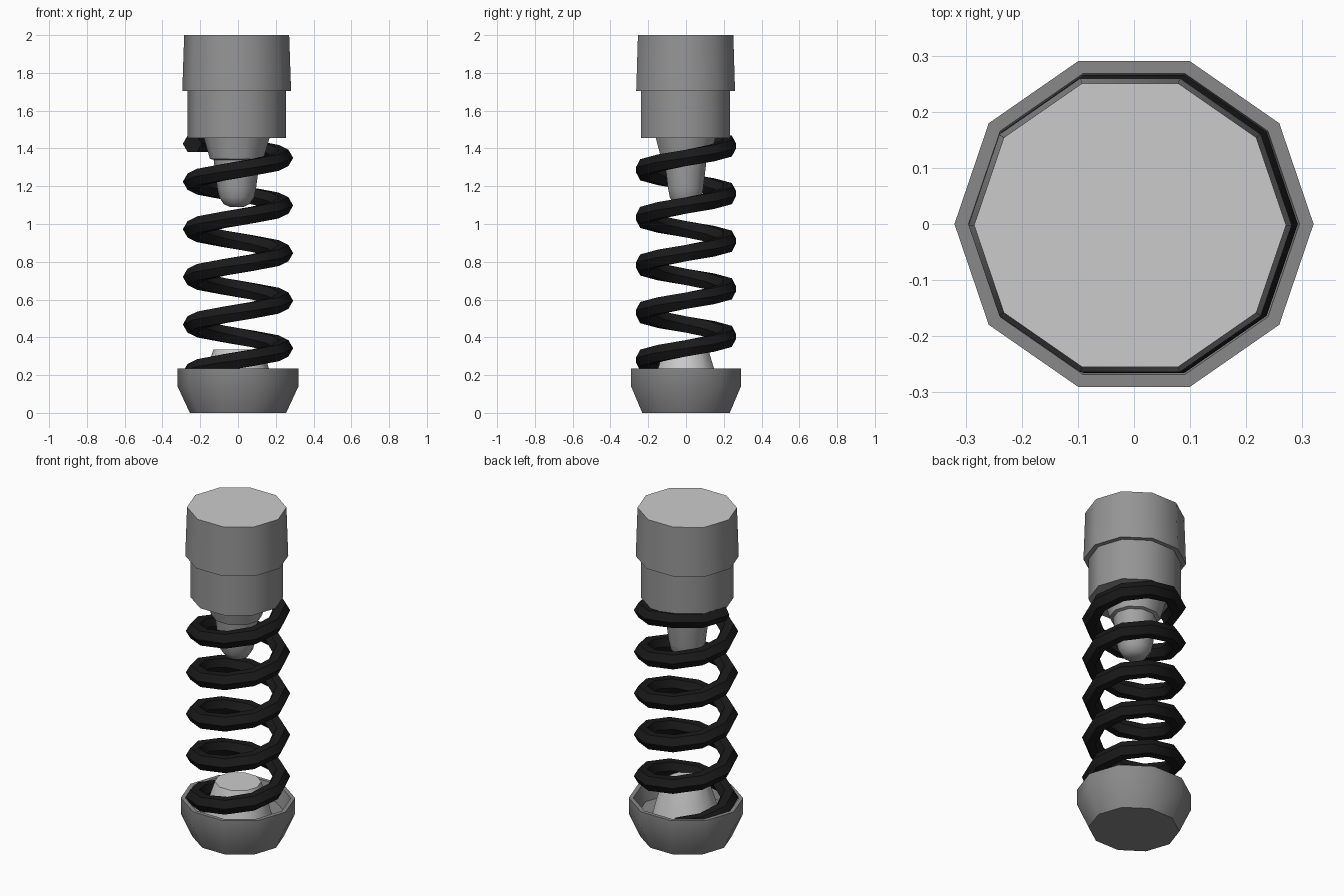
import bpy, bmesh
from math import sin, cos, pi, radians

if "Cube" in bpy.data.objects:
    bpy.data.objects.remove(bpy.data.objects["Cube"])

SIDES = 10
YS = 0.955  # slight flattening along y


def paint(name, v):
    mat = bpy.data.materials.new(name)
    mat.diffuse_color = (v, v, v, 1)
    mat.use_nodes = True
    mat.node_tree.nodes["Principled BSDF"].inputs["Base Color"].default_value = mat.diffuse_color
    return mat


def finish(bm, name, mat):
    bmesh.ops.recalc_face_normals(bm, faces=bm.faces)
    me = bpy.data.meshes.new(name)
    bm.to_mesh(me)
    bm.free()
    ob = bpy.data.objects.new(name, me)
    bpy.context.collection.objects.link(ob)
    me.materials.append(mat)
    bpy.ops.object.select_all(action='DESELECT')
    ob.select_set(True)
    bpy.context.view_layer.objects.active = ob
    bpy.ops.object.shade_smooth_by_angle(angle=radians(40))
    return ob


def skin(bm, rings):
    """Join successive rings of vertices and cap both ends."""
    for a, b in zip(rings, rings[1:]):
        n = len(a)
        for i in range(n):
            j = (i + 1) % n
            bm.faces.new((a[i], a[j], b[j], b[i]))
    bm.faces.new(rings[0])
    bm.faces.new(rings[-1])


def lathe(name, profile, mat, cx=0.0, cy=0.0):
    bm = bmesh.new()
    rings = [[bm.verts.new((cx + r * cos(2 * pi * i / SIDES),
                            cy + r * YS * sin(2 * pi * i / SIDES), z))
              for i in range(SIDES)] for r, z in profile]
    skin(bm, rings)
    return finish(bm, name, mat)


dark = paint("dark_grey", 0.25)
mid = paint("mid_grey", 0.3)
stop_grey = paint("stop_grey", 0.37)
light = paint("light_grey", 0.51)
black = paint("spring_black", 0.01)

# Lower cup with rim and recessed floor; lighter central cone
lathe("lower_cup", [(0.255, 0), (0.32, 0.14), (0.32, 0.235), (0.295, 0.235),
                    (0.27, 0.14)], dark)
lathe("lower_cone", [(0.19, 0.13), (0.165, 0.23), (0.13, 0.335)], light)

# Upper housing with stepped collar and lighter top face
housing = lathe("upper_housing", [(0.26, 1.455), (0.26, 1.705), (0.288, 1.705),
                                  (0.278, 2.0)], mid, -0.007, -0.002)
housing.data.materials.append(light)
for f in housing.data.polygons:
    if f.center.z > 1.99:
        f.material_index = 1

# Rounded bump stop hanging under the housing
lathe("bump_stop", [(0.175, 1.46), (0.142, 1.345), (0.122, 1.34), (0.103, 1.19),
                    (0.092, 1.14), (0.068, 1.105), (0.035, 1.09)],
      stop_grey, -0.007, -0.002)

# Coil spring: hexagonal wire swept along a ten-sided helix
bm = bmesh.new()
rings = []
R, W, PITCH = 0.242, 0.05, 0.252
for k in range(-7, 46):
    a = 2 * pi * k / SIDES
    z = min(0.342 + PITCH * k / SIDES, 1.425)
    ring = []
    for s in range(6):
        t = s * pi / 3
        r = R + W * cos(t)
        ring.append(bm.verts.new((r * cos(a), r * YS * sin(a), z + W * sin(t))))
    rings.append(ring)
skin(bm, rings)
finish(bm, "coil_spring", black)
